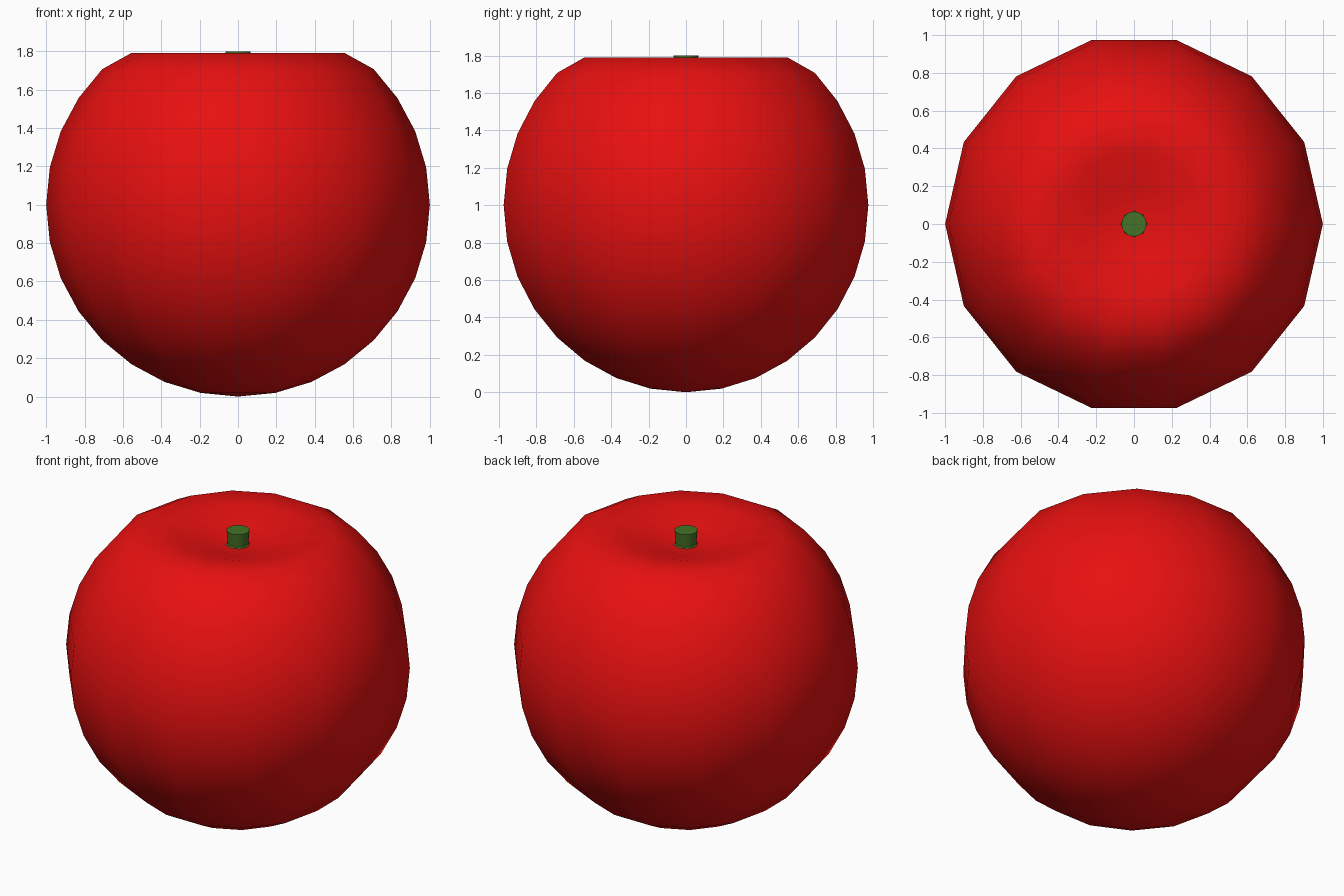
import bpy, bmesh, math
from mathutils import Matrix

if "Cube" in bpy.data.objects:
    bpy.data.objects.remove(bpy.data.objects["Cube"])

def material(name, rgb):
    m = bpy.data.materials.new(name)
    m.diffuse_color = (*rgb, 1)
    m.use_nodes = True
    m.node_tree.nodes["Principled BSDF"].inputs["Base Color"].default_value = m.diffuse_color
    return m

def finish(bm, name, mat, angle=None):
    me = bpy.data.meshes.new(name)
    bm.to_mesh(me)
    bm.free()
    ob = bpy.data.objects.new(name, me)
    bpy.context.collection.objects.link(ob)
    me.materials.append(mat)
    if angle:
        bpy.ops.object.select_all(action='DESELECT')
        ob.select_set(True)
        bpy.context.view_layer.objects.active = ob
        bpy.ops.object.shade_smooth_by_angle(angle=math.radians(angle))
    return ob

red = material("apple red", (0.8, 0.005, 0.005))
green = material("stem green", (0.06, 0.17, 0.02))

# Apple body: low-poly sphere with the top pressed in by a smooth falloff
bm = bmesh.new()
rot = Matrix.Translation((0, 0, 1)) @ Matrix.Rotation(math.pi / 2, 4, 'Z')
bmesh.ops.create_uvsphere(bm, u_segments=14, v_segments=16, radius=1, matrix=rot)
for v in bm.verts:
    d = math.hypot(v.co.x, v.co.y, v.co.z - 2)
    t = max(0, 1 - d / 0.755)
    v.co.z -= 0.3 * (3 * t * t - 2 * t ** 3)
# Hard seams down the front and back
seams = [e for e in bm.edges if all(abs(v.co.x) < 0.001 and
         (v.co.z < 1.75 and abs(v.co.y) > 0.5 or v.co.z < 1) for v in e.verts)]
for f in bm.faces:
    f.smooth = True
for e in seams:
    e.smooth = False
finish(bm, "apple_body", red)

# Stem, slightly narrower toward its base
bm = bmesh.new()
bmesh.ops.create_cone(bm, cap_ends=True, segments=24, radius1=0.055, radius2=0.066,
                      depth=0.14, matrix=Matrix.Translation((0, 0, 1.73)))
finish(bm, "stem", green, 35)

# Small flared collar where the stem meets the dimple
bm = bmesh.new()
bmesh.ops.create_cone(bm, cap_ends=True, segments=8, radius1=0.08, radius2=0.05,
                      depth=0.03, matrix=Matrix.Translation((0, 0, 1.715)))
finish(bm, "stem_collar", green, 35)
